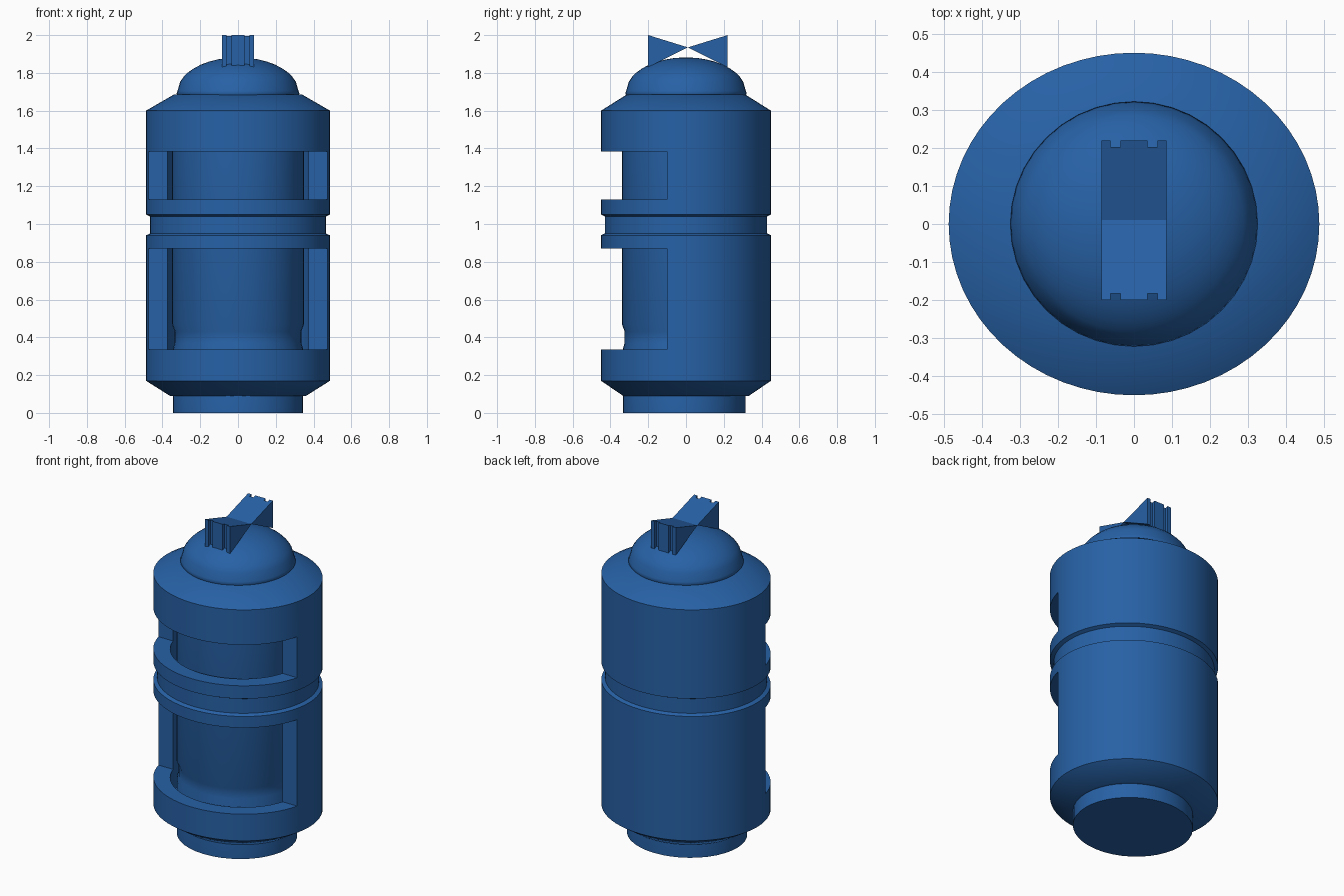
import bpy, bmesh, math

if "Cube" in bpy.data.objects:
    bpy.data.objects.remove(bpy.data.objects["Cube"])

blue = bpy.data.materials.new("deep_blue")
blue.diffuse_color = (0.02, 0.12, 0.38, 1)
blue.use_nodes = True
blue.node_tree.nodes["Principled BSDF"].inputs["Base Color"].default_value = blue.diffuse_color


def finish(name, bm, smooth=35):
    bmesh.ops.recalc_face_normals(bm, faces=bm.faces)
    me = bpy.data.meshes.new(name)
    bm.to_mesh(me)
    bm.free()
    ob = bpy.data.objects.new(name, me)
    bpy.context.collection.objects.link(ob)
    me.materials.append(blue)
    smooth_by_angle(ob, smooth)
    return ob


def smooth_by_angle(ob, angle):
    bpy.ops.object.select_all(action='DESELECT')
    ob.select_set(True)
    bpy.context.view_layer.objects.active = ob
    bpy.ops.object.shade_smooth_by_angle(angle=math.radians(angle))


def lathe(name, profile, segs, ysc=1.0, yoff=0.0, closed=False, smooth=35):
    """Revolve (radius, z) points; caps the ends unless the profile is a loop."""
    bm = bmesh.new()
    rings = []
    for r, z in profile:
        rings.append([bm.verts.new((r * math.cos(2 * math.pi * i / segs),
                                    r * ysc * math.sin(2 * math.pi * i / segs) + yoff, z))
                      for i in range(segs)])
    pairs = list(zip(rings, rings[1:]))
    if closed:
        pairs.append((rings[-1], rings[0]))
    else:
        bm.faces.new(rings[0])
        bm.faces.new(rings[-1])
    for a, b in pairs:
        for i in range(segs):
            j = (i + 1) % segs
            bm.faces.new((a[i], a[j], b[j], b[i]))
    return finish(name, bm, smooth)


# Inner canister, with a shallow groove low down
lathe("inner_canister", [(0.345, 0), (0.345, 0.34), (0.335, 0.37), (0.335, 0.43),
                         (0.35, 0.47), (0.35, 1.64)], 40, 0.94, -0.01)

# Outer shell with chamfered ends and a waist groove
shell = lathe("outer_shell", [
    (0.32, 0.09), (0.36, 0.09), (0.487, 0.17), (0.487, 0.94), (0.465, 0.95),
    (0.465, 1.04), (0.487, 1.05), (0.487, 1.60), (0.34, 1.685), (0.28, 1.685),
    (0.28, 1.60), (0.39, 1.55), (0.39, 0.20), (0.32, 0.17)], 64, 0.45 / 0.487, closed=True)

# Front windows cut through the shell
for z0, z1 in ((0.335, 0.87), (1.13, 1.383)):
    bpy.ops.mesh.primitive_cube_add(size=1, location=(0, -0.40, (z0 + z1) / 2))
    cutter = bpy.context.object
    cutter.name = "window_cutter"
    cutter.scale = (1.4, 0.6, z1 - z0)
    cutter.hide_render = True
    bpy.context.view_layer.update()
    bpy.context.view_layer.objects.active = shell
    mod = shell.modifiers.new("window", 'BOOLEAN')
    mod.operation = 'DIFFERENCE'
    mod.solver = 'EXACT'
    mod.object = cutter
    # keep the cut ahead of the smoothing
    bpy.ops.object.modifier_move_to_index(modifier=mod.name, index=0)
    bpy.ops.object.modifier_apply(modifier=mod.name)
    bpy.data.objects.remove(cutter)
smooth_by_angle(shell, 35)

# Domed lid with a small lip
dome = [(0.31, 1.67), (0.325, 1.69), (0.32, 1.705)]
for k in range(1, 10):
    a = math.radians(8 + 80 * k / 9)
    dome.append((0.32 * math.cos(a), 1.70 + 0.182 * math.sin(a)))
lathe("dome_lid", dome, 40, 0.99, smooth=60)

# Bow-tie valve handle: two wedges meeting at a line, grooved end faces
half = [(-0.085, 0), (-0.062, 0), (-0.062, 1), (-0.035, 1), (-0.035, 0)]
cols = half + [(-x, g) for x, g in reversed(half)]
for side, name in ((-1, "valve_wing_front"), (1, "valve_wing_back")):
    bm = bmesh.new()
    rows = []
    for x, groove in cols:
        d = 0.21 - 0.018 * groove
        f = d / 0.21
        rows.append((bm.verts.new((x, 0.01, 1.935)),
                     bm.verts.new((x, 0.01 + side * d, 1.935 + 0.065 * f)),
                     bm.verts.new((x, 0.01 + side * d, 1.935 - 0.105 * f))))
    for (a0, t0, b0), (a1, t1, b1) in zip(rows, rows[1:]):
        bm.faces.new((t0, t1, b1, b0))
        if abs(a0.co.x - a1.co.x) > 0.001:
            bm.faces.new((a0, a1, t1, t0))
            bm.faces.new((a0, a1, b1, b0))
    bm.faces.new(rows[0])
    bm.faces.new(rows[-1])
    finish(name, bm, 20)
